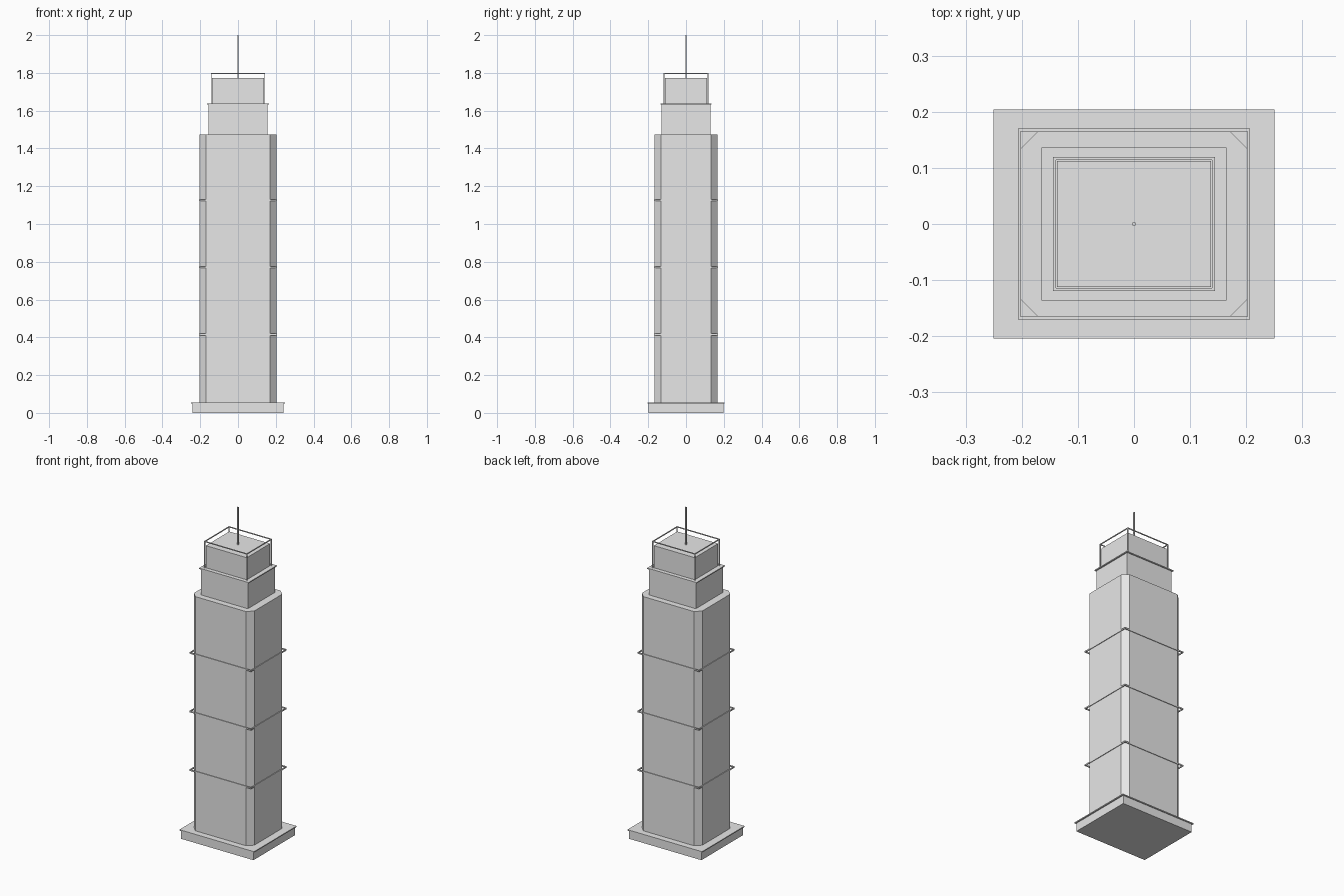
import bpy, bmesh

if "Cube" in bpy.data.objects:
    bpy.data.objects.remove(bpy.data.objects["Cube"])

stone = bpy.data.materials.new("light_grey")
stone.diffuse_color = (0.8, 0.8, 0.8, 1)
stone.use_nodes = True
stone.node_tree.nodes["Principled BSDF"].inputs["Base Color"].default_value = stone.diffuse_color


def finish(name, bm):
    bmesh.ops.recalc_face_normals(bm, faces=bm.faces)
    me = bpy.data.meshes.new(name)
    bm.to_mesh(me)
    bm.free()
    me.materials.append(stone)
    ob = bpy.data.objects.new(name, me)
    bpy.context.collection.objects.link(ob)
    return ob


def prism(name, hx, hy, z0, z1, cut=0.0, at=(0, 0)):
    """Upright block of half sizes hx, hy, optionally with cut corners."""
    pts = []
    for sx, sy in ((1, 1), (-1, 1), (-1, -1), (1, -1)):
        if cut:
            a = (sx * hx, sy * (hy - cut))
            b = (sx * (hx - cut), sy * hy)
            pts += [a, b] if sx * sy > 0 else [b, a]
        else:
            pts.append((sx * hx, sy * hy))
    bm = bmesh.new()
    lo = [bm.verts.new((x + at[0], y + at[1], z0)) for x, y in pts]
    hi = [bm.verts.new((x + at[0], y + at[1], z1)) for x, y in pts]
    bm.faces.new(lo)
    bm.faces.new(hi)
    n = len(pts)
    for i in range(n):
        j = (i + 1) % n
        bm.faces.new((lo[i], lo[j], hi[j], hi[i]))
    return finish(name, bm)


def frame(name, hx, hy, w, z0, z1):
    """Hollow rectangular frame with bars of width w."""
    bm = bmesh.new()
    corners = ((1, 1), (-1, 1), (-1, -1), (1, -1))
    loops = [[bm.verts.new((sx * (hx - d), sy * (hy - d), z)) for sx, sy in corners]
             for d, z in ((0, z0), (0, z1), (w, z1), (w, z0))]
    for k in range(4):
        a, b = loops[k], loops[(k + 1) % 4]
        for i in range(4):
            j = (i + 1) % 4
            bm.faces.new((a[i], a[j], b[j], b[i]))
    return finish(name, bm)


# Plinth with a thin overhanging slab
prism("plinth", 0.242, 0.198, 0, 0.05)
prism("plinth_slab", 0.25, 0.204, 0.05, 0.056)

# Main shaft with cut corners and its square belt frames
prism("shaft", 0.203, 0.166, 0.056, 1.475, cut=0.033)
for i, z in enumerate((0.415, 0.77, 1.125)):
    frame(f"belt_{i + 1}", 0.207, 0.17, 0.005, z - 0.004, z + 0.004)

# Upper setbacks
prism("middle_tier", 0.157, 0.13, 1.475, 1.632)
prism("middle_tier_slab", 0.165, 0.136, 1.632, 1.638)
prism("top_tier", 0.137, 0.112, 1.638, 1.772)

# Roof railing carried by corner posts
frame("roof_rail", 0.144, 0.119, 0.005, 1.795, 1.8)
for sx in (-1, 1):
    for sy in (-1, 1):
        prism("rail_post", 0.0025, 0.0025, 1.638, 1.795,
              at=(sx * 0.1415, sy * 0.1165))

# Mast
prism("mast", 0.003, 0.003, 1.772, 2.0)
